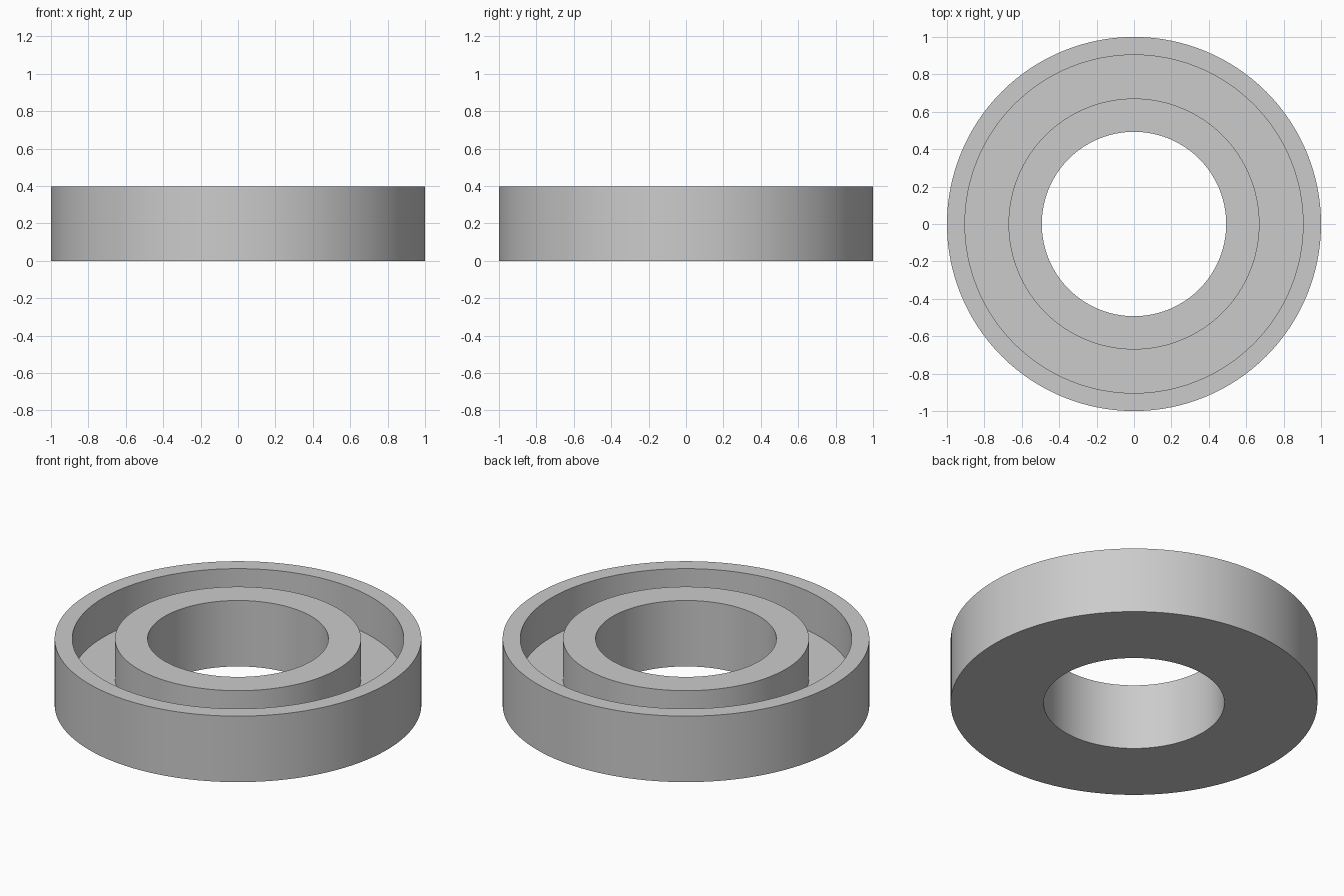
import bpy
import bmesh
import math

cube = bpy.data.objects.get("Cube")
if cube:
    bpy.data.objects.remove(cube, do_unlink=True)

SEGMENTS = 128
HEIGHT, FLOOR = 0.397, 0.16
BORE, HUB, RIM, OUTER = 0.493, 0.671, 0.904, 1.0

# Plain grey finish
grey = bpy.data.materials.new("plain_grey")
grey.use_nodes = True
colour = (0.6, 0.6, 0.6, 1.0)
grey.diffuse_color = colour
grey.node_tree.nodes["Principled BSDF"].inputs["Base Color"].default_value = colour


def lathe(name, profile):
    """Revolve a closed (radius, height) profile about the z axis."""
    bm = bmesh.new()
    rings = []
    for i in range(SEGMENTS):
        a = 2 * math.pi * i / SEGMENTS
        rings.append([bm.verts.new((r * math.cos(a), r * math.sin(a), z))
                      for r, z in profile])
    count = len(profile)
    for i, ring in enumerate(rings):
        following = rings[(i + 1) % SEGMENTS]
        for j in range(count):
            k = (j + 1) % count
            bm.faces.new((ring[j], following[j], following[k], ring[k]))
    bmesh.ops.recalc_face_normals(bm, faces=bm.faces)
    mesh = bpy.data.meshes.new(name)
    bm.to_mesh(mesh)
    bm.free()
    mesh.materials.append(grey)
    obj = bpy.data.objects.new(name, mesh)
    bpy.context.collection.objects.link(obj)
    bpy.ops.object.select_all(action="DESELECT")
    obj.select_set(True)
    bpy.context.view_layer.objects.active = obj
    bpy.ops.object.shade_smooth_by_angle(angle=math.radians(30))
    return obj


# Ring with a bore, a raised hub, a groove and an outer rim
lathe("grooved_ring", [
    (BORE, 0), (OUTER, 0), (OUTER, HEIGHT), (RIM, HEIGHT),
    (RIM, FLOOR), (HUB, FLOOR), (HUB, HEIGHT), (BORE, HEIGHT),
])
